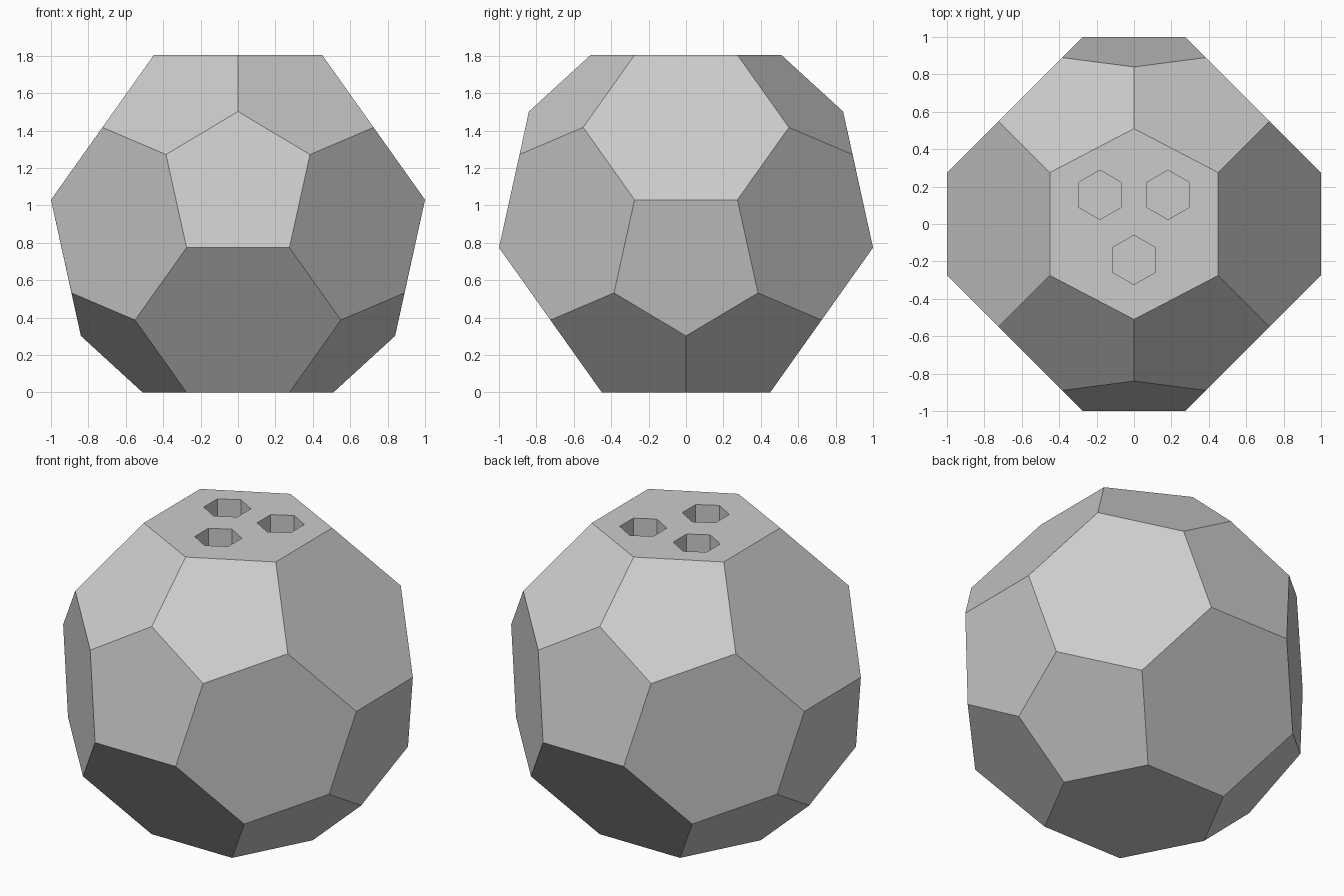
import bpy
import bmesh
from math import radians
from mathutils import Matrix

if "Cube" in bpy.data.objects:
    bpy.data.objects.remove(bpy.data.objects["Cube"], do_unlink=True)

HALF = 0.902          # half the body's height
HOLE_RADIUS = 0.132
HOLE_DEPTH = 0.4


def make_object(name, bm):
    mesh = bpy.data.meshes.new(name)
    bm.to_mesh(mesh)
    bm.free()
    obj = bpy.data.objects.new(name, mesh)
    bpy.context.collection.objects.link(obj)
    return obj


grey = bpy.data.materials.new("plain grey")
grey.use_nodes = True
colour = (0.6, 0.6, 0.6, 1)
grey.diffuse_color = colour
grey.node_tree.nodes["Principled BSDF"].inputs["Base Color"].default_value = colour

# Faceted body: a few corners repeated by mirroring and a quarter turn flip
corners = [(0.45, 0.275, HALF), (0, 0.51, HALF), (0, 0.84, 0.6),
           (0.385, 0.89, 0.37), (0.725, 0.55, 0.515), (1, 0.275, 0.128)]
points = set()
for x, y, z in corners:
    for sx in (1, -1):
        for sy in (1, -1):
            points.add((sx * x, sy * y, HALF + z))
            points.add((sy * y, sx * x, HALF - z))

bm = bmesh.new()
for p in sorted(points):
    bm.verts.new(p)
bmesh.ops.convex_hull(bm, input=bm.verts[:])
bmesh.ops.dissolve_limit(bm, angle_limit=radians(8), verts=bm.verts[:], edges=bm.edges[:])
bmesh.ops.recalc_face_normals(bm, faces=bm.faces[:])
body = make_object("faceted_ball", bm)
body.data.materials.append(grey)

# Three hexagonal finger holes in the top
bm = bmesh.new()
for x, y in ((-0.182, 0.156), (0.182, 0.156), (0, -0.192)):
    bmesh.ops.create_cone(bm, cap_ends=True, segments=6, radius1=HOLE_RADIUS,
                          radius2=HOLE_RADIUS, depth=2 * HOLE_DEPTH,
                          matrix=Matrix.Translation((x, y, 2 * HALF)))
cutter = make_object("hole_cutter", bm)
cutter.data.materials.append(grey)
cutter.hide_render = True

cut = body.modifiers.new("finger holes", "BOOLEAN")
cut.operation = "DIFFERENCE"
cut.solver = "EXACT"
cut.object = cutter
bpy.context.view_layer.objects.active = body
body.select_set(True)
bpy.ops.object.modifier_apply(modifier=cut.name)
bpy.data.objects.remove(cutter, do_unlink=True)
